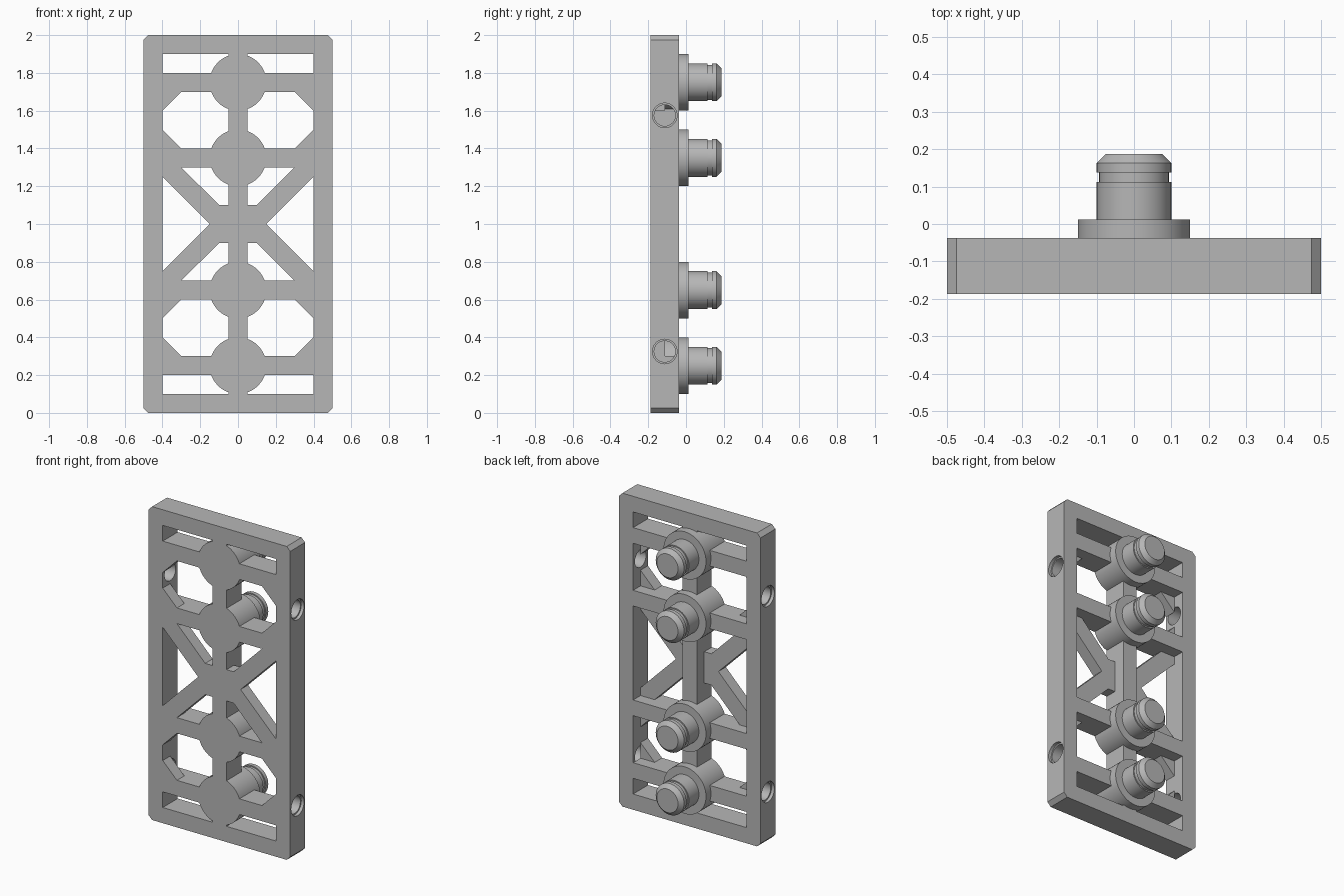
import bpy, bmesh, math
from mathutils import Matrix, Vector

default = bpy.data.objects.get("Cube")
if default:
    bpy.data.objects.remove(default)

FRONT, MID, BACK = -0.1875, -0.1125, -0.0375

grey = bpy.data.materials.new("plain_grey")
grey.use_nodes = True
colour = (0.47, 0.47, 0.47, 1)
grey.diffuse_color = colour
grey.node_tree.nodes["Principled BSDF"].inputs["Base Color"].default_value = colour


def finish(name, bm):
    bmesh.ops.recalc_face_normals(bm, faces=bm.faces)
    mesh = bpy.data.meshes.new(name)
    bm.to_mesh(mesh)
    bm.free()
    mesh.materials.append(grey)
    ob = bpy.data.objects.new(name, mesh)
    bpy.context.collection.objects.link(ob)
    return ob


def prism(name, outline, y0=FRONT, y1=BACK):
    """Extrude an x-z outline through the depth."""
    bm = bmesh.new()
    face = bm.faces.new([bm.verts.new((x, y0, z)) for x, z in outline])
    out = bmesh.ops.extrude_face_region(bm, geom=[face])
    moved = [v for v in out["geom"] if isinstance(v, bmesh.types.BMVert)]
    bmesh.ops.translate(bm, verts=moved, vec=(0, y1 - y0, 0))
    return finish(name, bm)


def box(name, x0, x1, z0, z1, y0=FRONT, y1=BACK):
    return prism(name, [(x0, z0), (x1, z0), (x1, z1), (x0, z1)], y0, y1)


def smooth(ob):
    bpy.ops.object.select_all(action="DESELECT")
    ob.select_set(True)
    bpy.context.view_layer.objects.active = ob
    bpy.ops.object.shade_smooth_by_angle(angle=math.radians(30))


def cut(target, cutter):
    mod = target.modifiers.new("cut", "BOOLEAN")
    mod.operation, mod.solver, mod.object = "DIFFERENCE", "EXACT", cutter
    bpy.context.view_layer.objects.active = target
    bpy.ops.object.modifier_apply(modifier=mod.name)
    bpy.data.objects.remove(cutter)


def side_drill(x, z, radius, length):
    bm = bmesh.new()
    bmesh.ops.create_cone(
        bm, cap_ends=True, segments=40, radius1=radius, radius2=radius, depth=length,
        matrix=Matrix.Translation((x, MID, z)) @ Matrix.Rotation(math.pi / 2, 4, "Y"))
    return finish("side_drill", bm)


# Outer frame with chamfered corners
c = 0.025
corner = [(0.5, c), (0.5, 2 - c), (0.5 - c, 2), (c - 0.5, 2),
          (-0.5, 2 - c), (-0.5, c), (c - 0.5, 0), (0.5 - c, 0)]
frame = prism("outer_frame", corner)
cut(frame, box("window", -0.4, 0.4, 0.1, 1.9, -1, 1))

# Stepped holes through both side rails
for side in (-1, 1):
    for z in (0.325, 1.575):
        cut(frame, side_drill(side * 0.45, z, 0.056, 0.12))
        cut(frame, side_drill(side * 0.5, z, 0.065, 0.04))
smooth(frame)

# Central spine and crossbars
box("spine", -0.05, 0.05, 0.1, 1.9)
for i, (z0, z1) in enumerate([(0.2, 0.3), (0.6, 0.7), (1.3, 1.4), (1.7, 1.8)]):
    box(f"crossbar_{i + 1}", -0.4, 0.4, z0, z1)

# Half-depth X brace and window gussets, mirrored left and right
for side, label in ((1, "left"), (-1, "right")):
    brace = [(0.05, 0.9), (0.1, 0.9), (0.3, 0.7), (0.4, 0.7), (0.4, 0.75), (0.15, 1)]
    brace += [(x, 2 - z) for x, z in reversed(brace[:-1])]
    prism(f"{label}_brace", [(side * x, z) for x, z in brace], FRONT, MID)
    for z, up in ((0.3, 1), (0.6, -1), (1.4, 1), (1.7, -1)):
        tri = [(0.4, z), (0.3, z), (0.4, z + up * 0.1)]
        prism(f"{label}_gusset", [(side * x, h) for x, h in tri], FRONT, MID)

# Round hubs with grooved pegs, turned from a profile of (radius, depth)
profile = [(0, FRONT), (0.15, FRONT), (0.15, 0.0125), (0.1, 0.0125), (0.1, 0.1125),
           (0.093, 0.1125), (0.093, 0.1375), (0.1, 0.1375), (0.1, 0.1625),
           (0.075, 0.1875), (0, 0.1875)]
for i, z in enumerate((0.25, 0.65, 1.35, 1.75)):
    bm = bmesh.new()
    verts = [bm.verts.new((r, y, z)) for r, y in profile]
    edges = [bm.edges.new(pair) for pair in zip(verts, verts[1:])]
    bmesh.ops.spin(bm, geom=verts + edges, cent=(0, 0, z), axis=Vector((0, 1, 0)),
                   angle=math.tau, steps=48)
    bmesh.ops.remove_doubles(bm, verts=bm.verts, dist=0.0001)
    smooth(finish(f"hub_peg_{i + 1}", bm))
